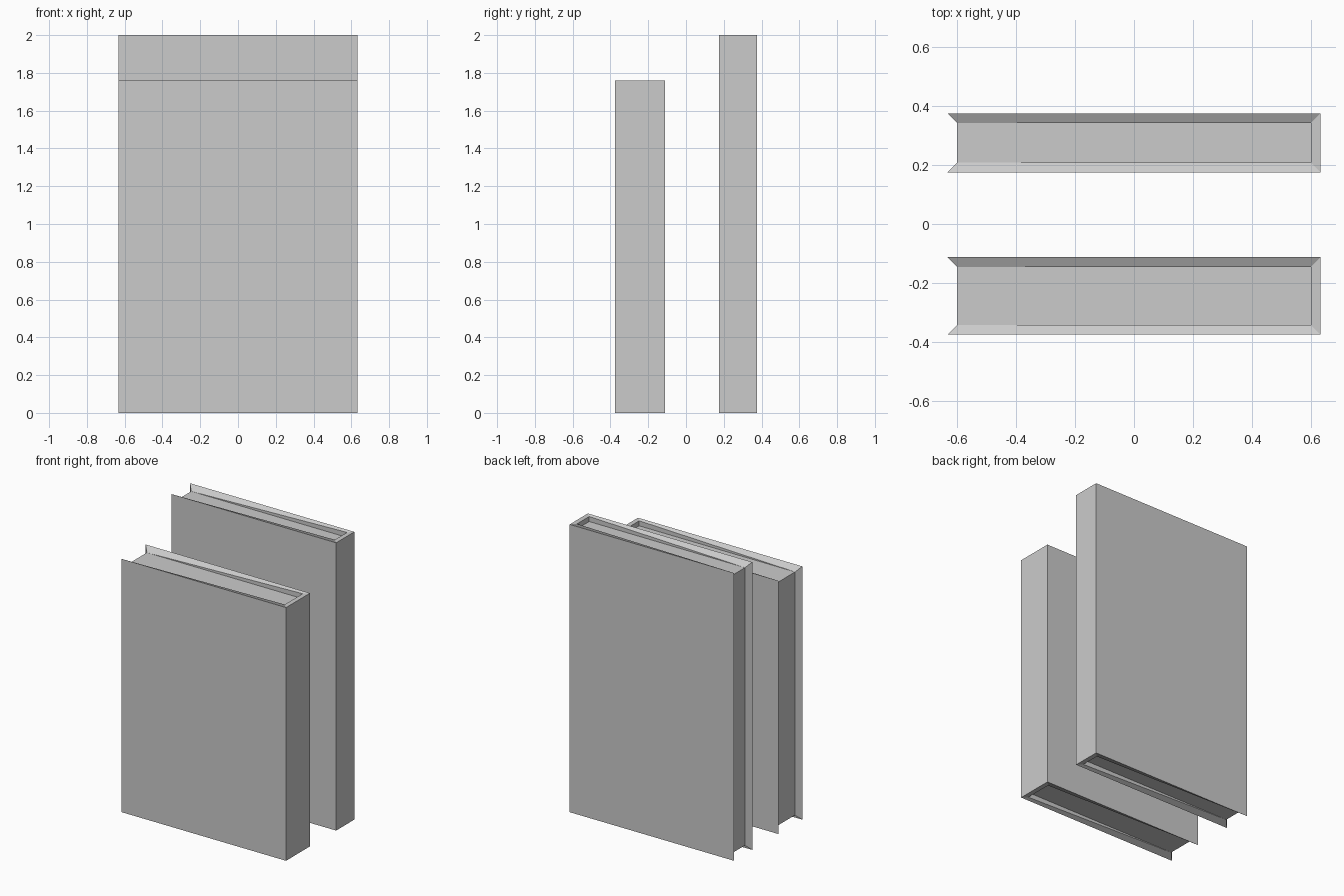
import bpy, bmesh

if "Cube" in bpy.data.objects:
    bpy.data.objects.remove(bpy.data.objects["Cube"])

HALF_W = 0.632    # half the cover width along x
BOARD = 0.033     # cover thickness
DEPTH = 0.035     # how far the pages sit below the cover edges


def make_book(name, y_min, y_max, height):
    bm = bmesh.new()
    mid, half = (y_min + y_max) / 2, (y_max - y_min) / 2
    sides, ends = (-1, 1), (-1, 1)
    page_x = HALF_W - BOARD
    outer_l, outer_r, rim_l, rim_r, page_r = {}, {}, {}, {}, {}

    def vert(x, s, inset, e, sink):
        z = height - sink if e > 0 else sink
        return bm.verts.new((x, mid + s * (half - inset), z))

    for s in sides:
        for e in ends:
            k = (s, e)
            outer_l[k] = vert(-HALF_W, s, 0, e, 0)
            outer_r[k] = vert(HALF_W, s, 0, e, 0)
            rim_r[k] = vert(page_x, s, BOARD, e, 0)
            rim_l[k] = vert(-page_x, s, BOARD, e, DEPTH)
            page_r[k] = vert(page_x, s, BOARD, e, DEPTH)

    face = bm.faces.new
    ring = [(-1, -1), (1, -1), (1, 1), (-1, 1)]
    # spine and fore edge of the pages
    face([outer_r[k] for k in ring])
    face([rim_l[k] for k in ring])

    # front and back boards with their bevelled fore edges
    for s in sides:
        lo, hi = (s, -1), (s, 1)
        face((outer_l[lo], outer_r[lo], outer_r[hi], outer_l[hi]))
        face((outer_l[lo], outer_l[hi], rim_l[hi], rim_l[lo]))
        # top and bottom rims, and the tapering walls down to the pages
        for e in ends:
            k = (s, e)
            face((outer_l[k], outer_r[k], rim_r[k], rim_l[k]))
            face((rim_l[k], rim_r[k], page_r[k]))

    # spine rim, recess wall and page surface at the top and bottom
    for e in ends:
        a, b = (-1, e), (1, e)
        face((outer_r[a], outer_r[b], rim_r[b], rim_r[a]))
        face((rim_r[a], rim_r[b], page_r[b], page_r[a]))
        face((rim_l[a], rim_l[b], page_r[b], page_r[a]))

    bmesh.ops.recalc_face_normals(bm, faces=bm.faces)
    mesh = bpy.data.meshes.new(name)
    bm.to_mesh(mesh)
    bm.free()
    obj = bpy.data.objects.new(name, mesh)
    bpy.context.collection.objects.link(obj)
    return obj


make_book("thick_book", -0.375, -0.112, 1.76)
make_book("tall_book", 0.175, 0.375, 2.0)
